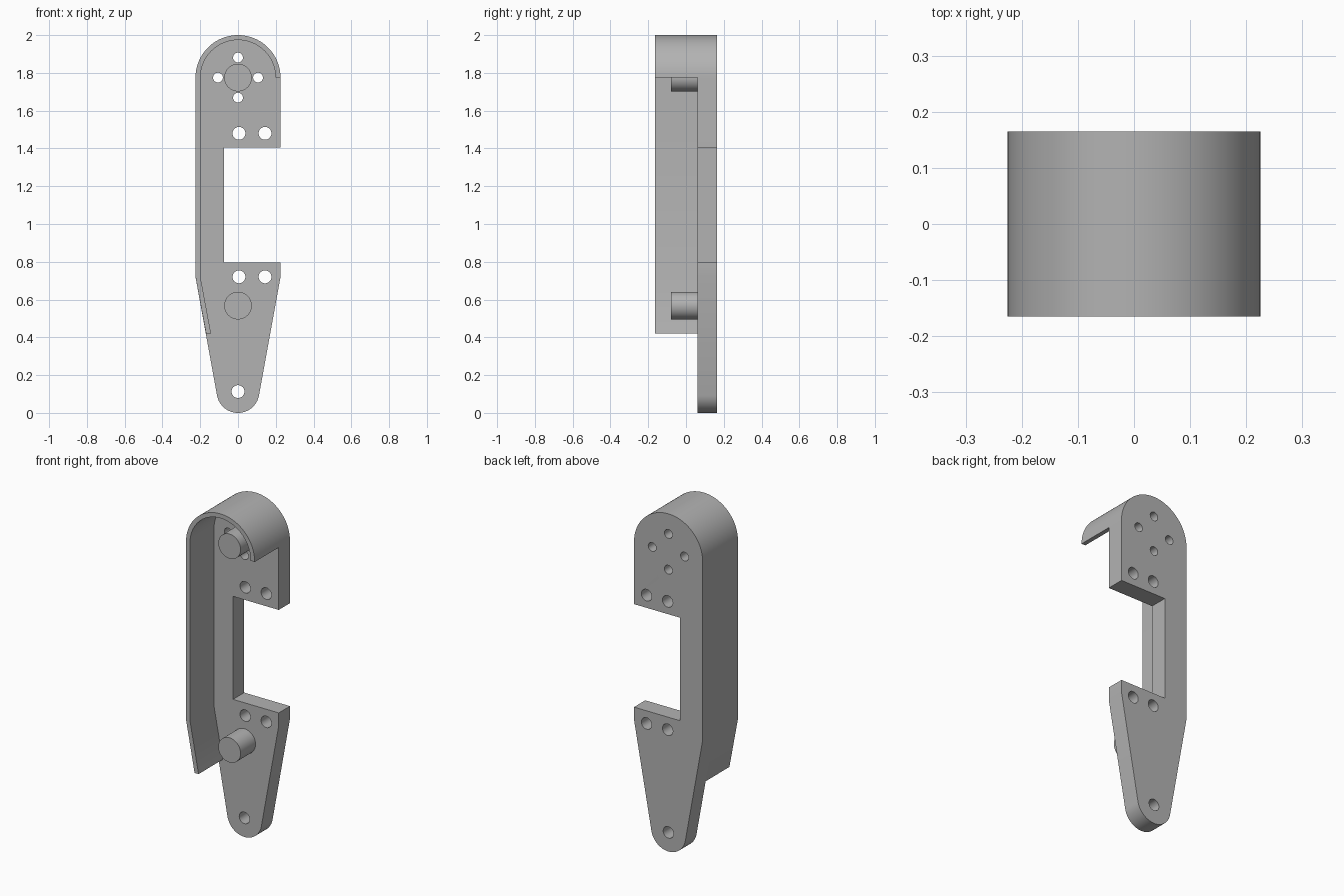
import bpy, bmesh, math

cube = bpy.data.objects.get("Cube")
if cube:
    bpy.data.objects.remove(cube, do_unlink=True)

GREY = (0.45, 0.45, 0.45, 1)
mat = bpy.data.materials.new("plain_grey")
mat.use_nodes = True
mat.diffuse_color = GREY
mat.node_tree.nodes["Principled BSDF"].inputs["Base Color"].default_value = GREY

BACK, FACE, FRONT, PEG_END = 0.165, 0.06, -0.165, -0.08
TOP_Z, TOP_R = 1.775, 0.225
FOOT_Z, FOOT_R = 0.113, 0.113
KNEE_Z, WALL_END = 0.72, 0.42
THICK = 0.026


def arc(cx, cz, r, start, end, steps):
    angles = [math.radians(start + (end - start) * i / steps) for i in range(steps + 1)]
    return [(cx + r * math.cos(a), cz + r * math.sin(a)) for a in angles]


def circle(cx, cz, r, steps=40):
    return arc(cx, cz, r, 0, 360, steps)[:-1]


def extrude_profile(name, loops, y0, y1):
    """Fill the outline, leave inner loops open as holes, and extrude along y."""
    curve = bpy.data.curves.new(name + "_profile", 'CURVE')
    curve.dimensions = '2D'
    curve.fill_mode = 'BOTH'
    curve.extrude = abs(y1 - y0) / 2
    for loop in loops:
        spline = curve.splines.new('POLY')
        spline.points.add(len(loop) - 1)
        for point, (x, z) in zip(spline.points, loop):
            point.co = (x, z, 0, 1)
        spline.use_cyclic_u = True
    helper = bpy.data.objects.new(name + "_helper", curve)
    bpy.context.collection.objects.link(helper)
    bpy.context.view_layer.update()
    mesh = bpy.data.meshes.new_from_object(
        helper.evaluated_get(bpy.context.evaluated_depsgraph_get()))
    bpy.data.objects.remove(helper, do_unlink=True)
    bpy.data.curves.remove(curve)

    # Weld the caps to the sides and stand the part upright
    bm = bmesh.new()
    bm.from_mesh(mesh)
    bmesh.ops.remove_doubles(bm, verts=bm.verts, dist=1e-5)
    for v in bm.verts:
        x, z, d = v.co
        v.co = (x, (y0 + y1) / 2 - d, z)
    bmesh.ops.recalc_face_normals(bm, faces=bm.faces)
    bm.to_mesh(mesh)
    bm.free()
    mesh.materials.clear()
    mesh.materials.append(mat)
    for poly in mesh.polygons:
        poly.material_index = 0
    mesh.name = name
    obj = bpy.data.objects.new(name, mesh)
    bpy.context.collection.objects.link(obj)
    bpy.ops.object.select_all(action='DESELECT')
    obj.select_set(True)
    bpy.context.view_layer.objects.active = obj
    bpy.ops.object.shade_smooth_by_angle(angle=math.radians(20))
    return obj


# Back plate: round head, side notch, tapered leg and round foot
TILT = 10.5
outline = arc(0, TOP_Z, TOP_R, 0, 180, 48)
outline += [(-TOP_R, KNEE_Z)]
outline += arc(0, FOOT_Z, FOOT_R, 180 + TILT, 360 - TILT, 32)
outline += [(TOP_R, KNEE_Z), (TOP_R, 0.795), (-0.075, 0.795), (-0.075, 1.405), (TOP_R, 1.405)]

# Screw holes around the upper peg, beside the notch and in the foot
holes = [circle(0.106 * dx, TOP_Z + 0.106 * dz, 0.026)
         for dx, dz in ((1, 0), (0, 1), (-1, 0), (0, -1))]
holes += [circle(x, z, 0.034) for x in (0.005, 0.143) for z in (0.72, 1.48)]
holes.append(circle(0, FOOT_Z, 0.034))
extrude_profile("back_plate", [outline] + holes, FACE, BACK)

# Thin rim wall: over the head, down the right side and along the taper
outer = arc(0, TOP_Z, TOP_R, 0, 180, 48) + [(-TOP_R, KNEE_Z), (-0.169, WALL_END)]
inner = arc(0, TOP_Z, TOP_R - THICK, 0, 180, 48) + [(THICK - TOP_R, KNEE_Z), (-0.143, WALL_END)]
extrude_profile("rim_wall", [outer + inner[::-1]], FRONT, FACE)

# Round pegs standing on the plate
for name, z in (("upper_peg", TOP_Z), ("lower_peg", 0.568)):
    extrude_profile(name, [circle(0, z, 0.073, 48)], PEG_END, FACE)
